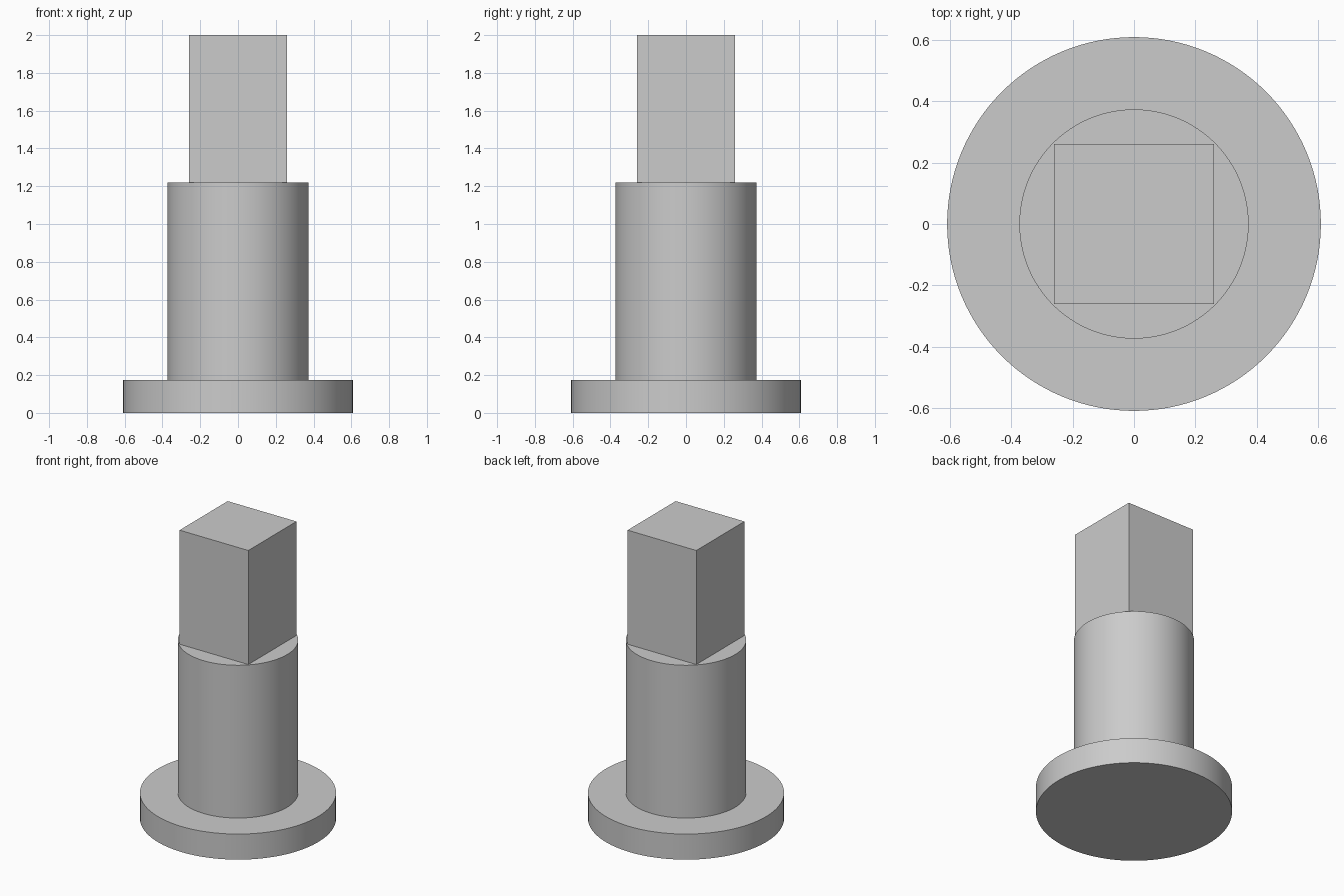
import bpy

default_cube = bpy.data.objects.get("Cube")
if default_cube:
    bpy.data.objects.remove(default_cube, do_unlink=True)

# One plain grey finish
grey = bpy.data.materials.new("plain grey")
grey.use_nodes = True
colour = (0.6, 0.6, 0.6, 1)
grey.diffuse_color = colour
grey.node_tree.nodes["Principled BSDF"].inputs["Base Color"].default_value = colour

FLANGE_TOP, SHAFT_TOP, PEG_TOP = 0.175, 1.22, 2.0


def finish(name):
    part = bpy.context.object
    part.name = name
    part.data.materials.append(grey)
    return part


def round_part(name, radius, bottom, top):
    bpy.ops.mesh.primitive_cylinder_add(
        vertices=128, radius=radius, depth=top - bottom,
        location=(0, 0, (bottom + top) / 2))
    finish(name)
    bpy.ops.object.shade_smooth_by_angle()


# Wide base flange and round shaft
round_part("base_flange", 0.608, 0, FLANGE_TOP)
round_part("round_shaft", 0.373, FLANGE_TOP, SHAFT_TOP)

# Square drive peg standing on the shaft
bpy.ops.mesh.primitive_cube_add(size=1, location=(0, 0, (SHAFT_TOP + PEG_TOP) / 2))
peg = finish("square_peg")
peg.dimensions = (0.52, 0.52, PEG_TOP - SHAFT_TOP)
bpy.ops.object.transform_apply(location=False, rotation=False, scale=True)
